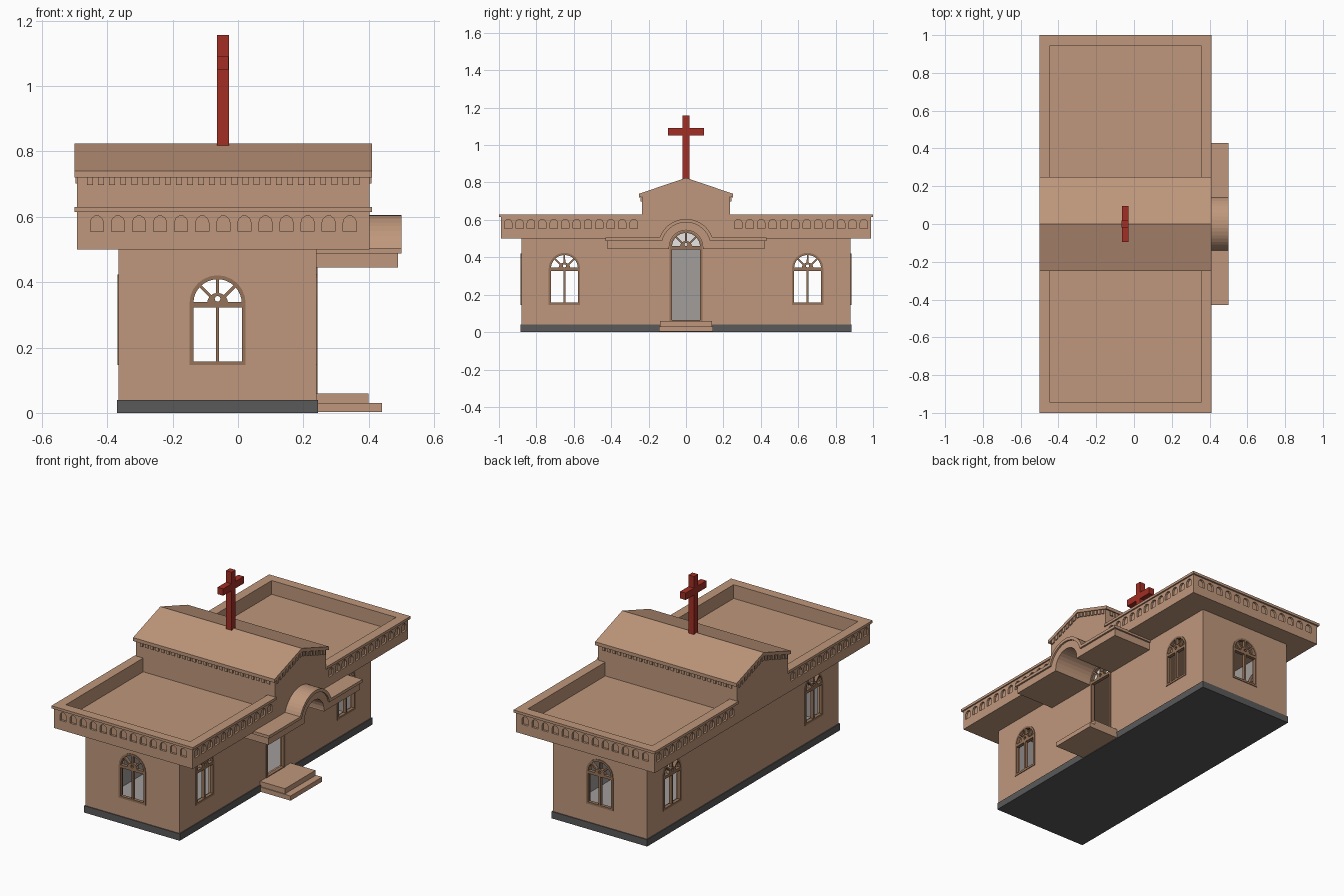
import bpy, bmesh, math
from mathutils import Matrix, Vector

if "Cube" in bpy.data.objects:
    bpy.data.objects.remove(bpy.data.objects["Cube"])


def material(name, rgb):
    m = bpy.data.materials.new(name)
    m.diffuse_color = (*rgb, 1)
    m.use_nodes = True
    m.node_tree.nodes["Principled BSDF"].inputs["Base Color"].default_value = m.diffuse_color
    return m


TAN = material("tan plaster", (0.52, 0.31, 0.20))
DARK = material("dark grey base", (0.10, 0.10, 0.10))
GREY = material("grey interior", (0.36, 0.34, 0.33))
RED = material("red cross", (0.36, 0.028, 0.018))
BROWN = material("brown frame", (0.30, 0.17, 0.10))
WHITE = material("white glass", (0.90, 0.90, 0.90))


def add(name, mesh, *mats):
    for m in mats:
        mesh.materials.append(m)
    ob = bpy.data.objects.new(name, mesh)
    bpy.context.collection.objects.link(ob)
    return ob


def boxes(name, items, mat):
    """One object made of boxes given as (x0, x1, y0, y1, z0, z1)."""
    bm = bmesh.new()
    for x0, x1, y0, y1, z0, z1 in items:
        t = Matrix.Translation(((x0 + x1) / 2, (y0 + y1) / 2, (z0 + z1) / 2))
        s = Matrix.Diagonal((abs(x1 - x0), abs(y1 - y0), z1 - z0, 1))
        bmesh.ops.create_cube(bm, size=1, matrix=t @ s)
    me = bpy.data.meshes.new(name)
    bm.to_mesh(me)
    bm.free()
    return add(name, me, mat)


def plate(name, loops, angle, dist, depth, mat, cx=0.0, back=None):
    """Flat plate with holes; angle 0 faces -y, 90 +x, 180 +y, 270 -x."""
    cu = bpy.data.curves.new(name, 'CURVE')
    cu.dimensions = '2D'
    cu.fill_mode = 'BOTH'
    cu.extrude = depth / 2
    for loop in loops:
        sp = cu.splines.new('POLY')
        sp.points.add(len(loop) - 1)
        for p, (u, v) in zip(sp.points, loop):
            p.co = (u, v, 0, 1)
        sp.use_cyclic_u = True
    tmp = bpy.data.objects.new(name + "_tmp", cu)
    bpy.context.collection.objects.link(tmp)
    bpy.context.view_layer.update()
    dg = bpy.context.evaluated_depsgraph_get()
    me = bpy.data.meshes.new_from_object(tmp.evaluated_get(dg))
    bpy.data.objects.remove(tmp)
    bpy.data.curves.remove(cu)
    me.materials.clear()
    bm = bmesh.new()
    bm.from_mesh(me)
    bmesh.ops.remove_doubles(bm, verts=bm.verts, dist=1e-5)
    bmesh.ops.recalc_face_normals(bm, faces=bm.faces)
    for f in bm.faces:
        f.smooth = False
        inner = f.calc_center_median().z < -depth / 2 + 1e-4
        f.material_index = 1 if back and inner else 0
    bm.transform(Matrix.Translation((cx, 0, 0))
                 @ Matrix.Rotation(math.radians(angle), 4, 'Z')
                 @ Matrix.Rotation(math.pi / 2, 4, 'X')
                 @ Matrix.Translation((0, 0, dist - depth / 2)))
    bm.to_mesh(me)
    bm.free()
    me.name = name
    return add(name, me, *([mat, back] if back else [mat]))


def arc(u, v, r, a0, a1, n):
    return [(u + r * math.cos(a0 + (a1 - a0) * i / n),
             v + r * math.sin(a0 + (a1 - a0) * i / n)) for i in range(n + 1)]


def arch(u, half, z0, spring, n=12):
    return [(u - half, z0), (u + half, z0)] + arc(u, spring, half, 0, math.pi, n)


def rect(u0, u1, v0, v1):
    return [(u0, v0), (u1, v0), (u1, v1), (u0, v1)]


def frame(name, u, half, z0, spring, angle, dist, split):
    """Arched frame with lower panes and a fanlight."""
    b = 0.012
    loops = [arch(u, half, z0, spring)]
    lo, hi = z0 + b * split, spring - b
    if split:
        loops += [rect(u - half + b, u - 0.005, lo, hi), rect(u + 0.005, u + half - b, lo, hi)]
    else:
        loops.append(rect(u - half + b, u + half - b, lo + 0.004, hi))
    for k in range(4):
        a, c = k * math.pi / 4, (k + 1) * math.pi / 4
        loops.append(arc(u, spring, half - b, a + 0.06, c - 0.06, 4)
                     + arc(u, spring, 0.032, c - 0.14, a + 0.14, 2))
    loops.append(arc(u, spring + 0.014, 0.009, 0, 1.75 * math.pi, 7))
    plate(name, loops, angle, dist, 0.02, BROWN, CX)


CX, HX, HY, T = -0.0625, 0.3025, 0.88, 0.03

# base, floor and entrance steps
boxes("base", [(-0.37, 0.245, -0.885, 0.885, 0, 0.04)], DARK)
boxes("floor", [(-0.335, 0.21, -0.85, 0.85, 0.04, 0.045)], GREY)
boxes("steps", [(0.235, 0.44, -0.145, 0.145, 0.003, 0.03),
                (0.235, 0.40, -0.14, 0.14, 0.03, 0.06)], TAN)

# walls with window and door openings
for angle, label in ((0, "front"), (180, "rear")):
    plate(label + "_wall", [rect(-HX, HX, 0.04, 0.505), arch(0, 0.082, 0.15, 0.335)],
          angle, HY, T, TAN, CX, GREY)
    frame(label + "_window", 0, 0.086, 0.146, 0.335, angle, HY + 0.004, True)
for angle, label in ((90, "door_side"), (270, "back_side")):
    e = HY - T
    outline = rect(-e, e, 0.04, 0.505)
    loops = [outline] + [arch(s * 0.65, 0.08, 0.15, 0.34) for s in (-1, 1)]
    if angle == 90:
        loops[0] = outline[:3] + [(0.2, 0.505), (0.2, 0.6), (-0.2, 0.6), (-0.2, 0.505)] + outline[3:]
        loops.append(arch(0, 0.084, 0.06, 0.455))
    plate(label + "_wall", loops, angle, HX, T, TAN, CX, GREY)
    for s in (-1, 1):
        frame(label + "_window", s * 0.65, 0.084, 0.146, 0.34, angle, HX + 0.004, True)
frame("door_frame", 0, 0.087, 0.06, 0.455, 90, HX + 0.004, False)
plate("door_fanlight_glass", [[(-0.08, 0.45), (0.08, 0.45)] + arc(0, 0.455, 0.08, 0, math.pi, 10)],
      90, HX - 0.012, 0.004, WHITE, CX)

# flat roofs of both wings: deck, parapet and top lip
for s in (-1, 1):
    boxes("roof_deck", [(-0.48, 0.39, s * 0.23, s * 0.978, 0.50, 0.55)], TAN)
    boxes("parapet", [(-0.48, -0.445, s * 0.23, s * 0.978, 0.55, 0.615),
                      (0.355, 0.39, s * 0.23, s * 0.978, 0.55, 0.615),
                      (-0.445, 0.355, s * 0.945, s * 0.978, 0.55, 0.615)], TAN)
    boxes("parapet_lip", [(-0.50, -0.445, s * 0.23, s * 1.0, 0.615, 0.63),
                          (0.355, 0.41, s * 0.23, s * 1.0, 0.615, 0.63),
                          (-0.445, 0.355, s * 0.945, s * 1.0, 0.615, 0.63)], TAN)

# cornice faces with rows of small arched niches
CC, CH = -0.045, 0.447
for angle in (0, 180):
    niches = [arch((i - 6) * 0.0645, 0.02, 0.555, 0.583, 5) for i in range(13)]
    plate("end_cornice", [rect(-CH, CH, 0.50, 0.615)] + niches, angle, 0.99, 0.012, TAN, CC)
for angle in (90, 270):
    for s in (-1, 1):
        u0, u1 = sorted((s * 0.235, s * 0.978))
        niches = [arch(s * (0.28 + 0.061 * i), 0.02, 0.555, 0.583, 5) for i in range(12)]
        plate("side_cornice", [rect(u0, u1, 0.50, 0.615)] + niches, angle, CH, 0.012, TAN, CC)

# raised gable block, its front part arched over the door
top = [(0.235, 0.726), (0, 0.806), (-0.235, 0.726)]
a = math.asin(0.045 / 0.1)
plate("gable_block", [[(-0.235, 0.5), (0.235, 0.5)] + top], 90, 0.22, 0.712, TAN)
plate("gable_front", [[(-0.235, 0.5)] + arc(0, 0.455, 0.1, math.pi - a, a, 10)
                      + [(0.235, 0.5)] + top], 90, 0.402, 0.182, TAN)
plate("gable_roof", [[(-0.25, 0.72), (0, 0.805), (0.25, 0.72),
                      (0.25, 0.74), (0, 0.825), (-0.25, 0.74)]], 90, 0.41, 0.91, TAN)

# dentils under the gable roof
teeth = []
for i in range(-7, 8):
    y0, y1 = i * 0.0305 - 0.009, i * 0.0305 + 0.009
    z0, z1 = 0.803 - 0.34 * abs(y0), 0.803 - 0.34 * abs(y1)
    teeth.append([(y0, z0 - 0.025), (y1, z1 - 0.025), (y1, z1), (y0, z0)])
for angle in (90, 270):
    plate("gable_dentils", teeth, angle, CH + 0.006, 0.01, TAN, CC)
for s in (-1, 1):
    boxes("eave_dentils", [(CC - 0.009 + i * 0.034, CC + 0.009 + i * 0.034,
                            s * 0.23, s * 0.242, 0.697, 0.722) for i in range(-12, 13)], TAN)

# entrance canopy: flat slabs joined by an arch, with a moulded lip
def outer(r, z):
    t = math.asin((z - 0.455) / r)
    return arc(0, 0.455, r, t, math.pi - t, 18)

plate("door_canopy", [[(-0.42, 0.445), (-0.09, 0.445)] + arc(0, 0.455, 0.09, math.pi, 0, 14)
                      + [(0.09, 0.445), (0.42, 0.445), (0.42, 0.492)] + outer(0.14, 0.492)
                      + [(-0.42, 0.492)]], 90, 0.49, 0.255, TAN)
plate("canopy_lip", [[(-0.43, 0.488)] + outer(0.132, 0.488)[::-1] + [(0.43, 0.488), (0.43, 0.505)]
                     + outer(0.15, 0.505) + [(-0.43, 0.505)]], 90, 0.50, 0.265, TAN)

# roof cross
boxes("cross", [(-0.065, -0.028, -0.018, 0.018, 0.81, 1.157),
                (-0.0645, -0.0285, -0.095, 0.095, 1.05, 1.09)], RED)
